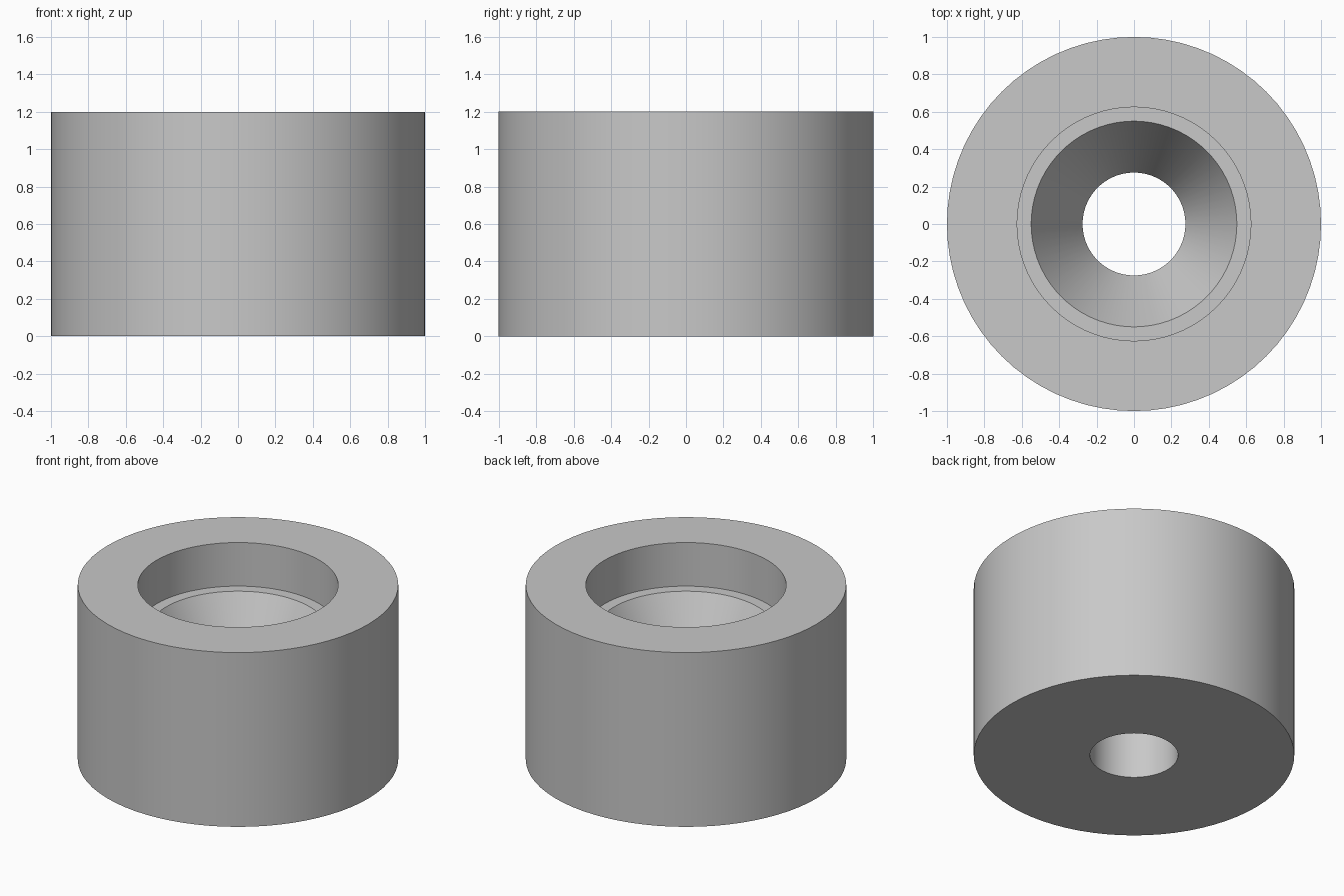
import bpy
import bmesh
import math

SEGMENTS = 72

default_cube = bpy.data.objects.get("Cube")
if default_cube:
    bpy.data.objects.remove(default_cube, do_unlink=True)

# Plain grey metal
grey = bpy.data.materials.new("grey_metal")
grey.use_nodes = True
colour = (0.58, 0.58, 0.58, 1.0)
grey.diffuse_color = colour
grey.node_tree.nodes["Principled BSDF"].inputs["Base Color"].default_value = colour

# Closed cross-section (radius, height): outer wall, top rim, recess, ledge,
# tapered seat and straight bore
profile = [
    (1.0, 0.0), (1.0, 1.2),
    (0.625, 1.2), (0.625, 0.9),
    (0.55, 0.9), (0.275, 0.4),
    (0.275, 0.0),
]

# Turn the section around the z axis
bm = bmesh.new()
verts = [bm.verts.new((r, 0, z)) for r, z in profile]
edges = [bm.edges.new((v, verts[(i + 1) % len(verts)])) for i, v in enumerate(verts)]
bmesh.ops.spin(bm, geom=verts + edges, cent=(0, 0, 0), axis=(0, 0, 1),
               angle=math.tau, steps=SEGMENTS, use_merge=True)
bmesh.ops.remove_doubles(bm, verts=bm.verts, dist=0.0001)
bmesh.ops.recalc_face_normals(bm, faces=bm.faces)

mesh = bpy.data.meshes.new("bushing")
bm.to_mesh(mesh)
bm.free()
mesh.materials.append(grey)
bushing = bpy.data.objects.new("bushing", mesh)
bpy.context.collection.objects.link(bushing)

# Smooth round walls with crisp rims
bpy.ops.object.select_all(action="DESELECT")
bushing.select_set(True)
bpy.context.view_layer.objects.active = bushing
bpy.ops.object.shade_smooth_by_angle(angle=math.radians(20))
